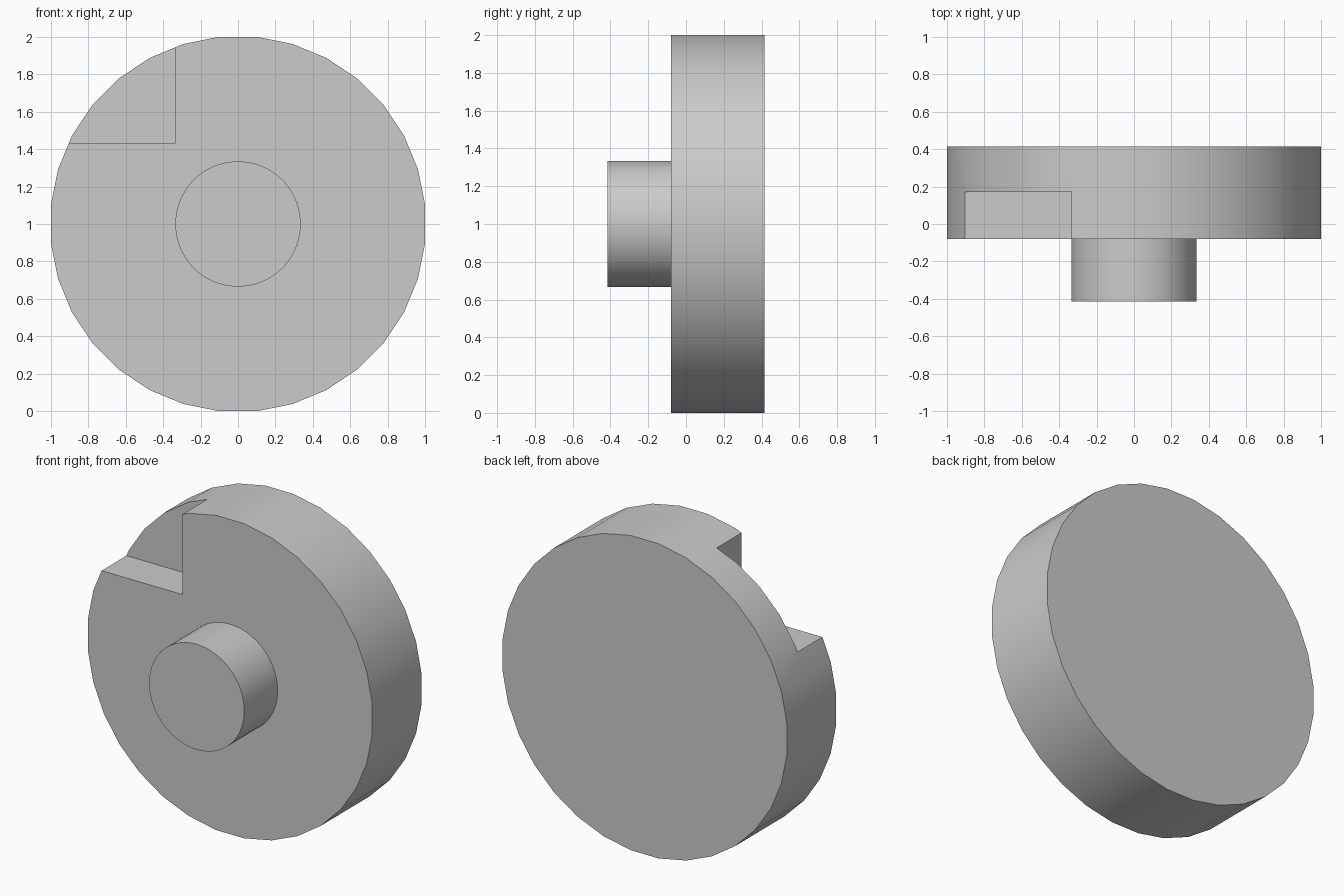
import bpy
import math

cube = bpy.data.objects.get("Cube")
if cube:
    bpy.data.objects.remove(cube, do_unlink=True)

grey = bpy.data.materials.new("plain_grey")
grey.use_nodes = True
colour = (0.6, 0.6, 0.6, 1.0)
grey.diffuse_color = colour
grey.node_tree.nodes["Principled BSDF"].inputs["Base Color"].default_value = colour


def cylinder(name, radius, sides, y_front, y_back):
    """Cylinder lying along y, centred at height 1, with a flat side facing down."""
    bpy.ops.mesh.primitive_cylinder_add(vertices=sides, radius=radius, depth=y_back - y_front)
    obj = bpy.context.object
    obj.name = name
    # Turn by half a side, then lay the axis along y
    obj.rotation_euler = (0, 0, math.pi / sides)
    bpy.ops.object.transform_apply(location=False, rotation=True, scale=False)
    obj.rotation_euler = (math.pi / 2, 0, 0)
    obj.location = (0, (y_front + y_back) / 2, 1)
    bpy.ops.object.transform_apply(location=True, rotation=True, scale=False)
    obj.data.materials.append(grey)
    return obj


# Main disc, with flats touching the bounding box
SIDES = 32
disc = cylinder("disc", 1 / math.cos(math.pi / SIDES), SIDES, -0.08, 0.415)

# Square notch in the upper front rim on the model's right
x_edge, z_edge, y_floor = -0.335, 1.433, 0.17
bpy.ops.mesh.primitive_cube_add(size=1, location=(x_edge - 0.5, y_floor - 0.5, z_edge + 0.5))
cutter = bpy.context.object
cutter.name = "notch_cutter"
cutter.data.materials.append(grey)
notch = disc.modifiers.new("notch", "BOOLEAN")
notch.operation = "DIFFERENCE"
notch.solver = "EXACT"
notch.object = cutter
bpy.context.view_layer.objects.active = disc
bpy.ops.object.modifier_apply(modifier=notch.name)
bpy.data.objects.remove(cutter, do_unlink=True)

# Short round boss on the front face
boss = cylinder("front_boss", 0.335, 48, -0.415, -0.08)

# Smooth round walls, sharp rims
for obj in (disc, boss):
    bpy.ops.object.select_all(action="DESELECT")
    obj.select_set(True)
    bpy.context.view_layer.objects.active = obj
    bpy.ops.object.shade_smooth_by_angle(angle=math.radians(30))
